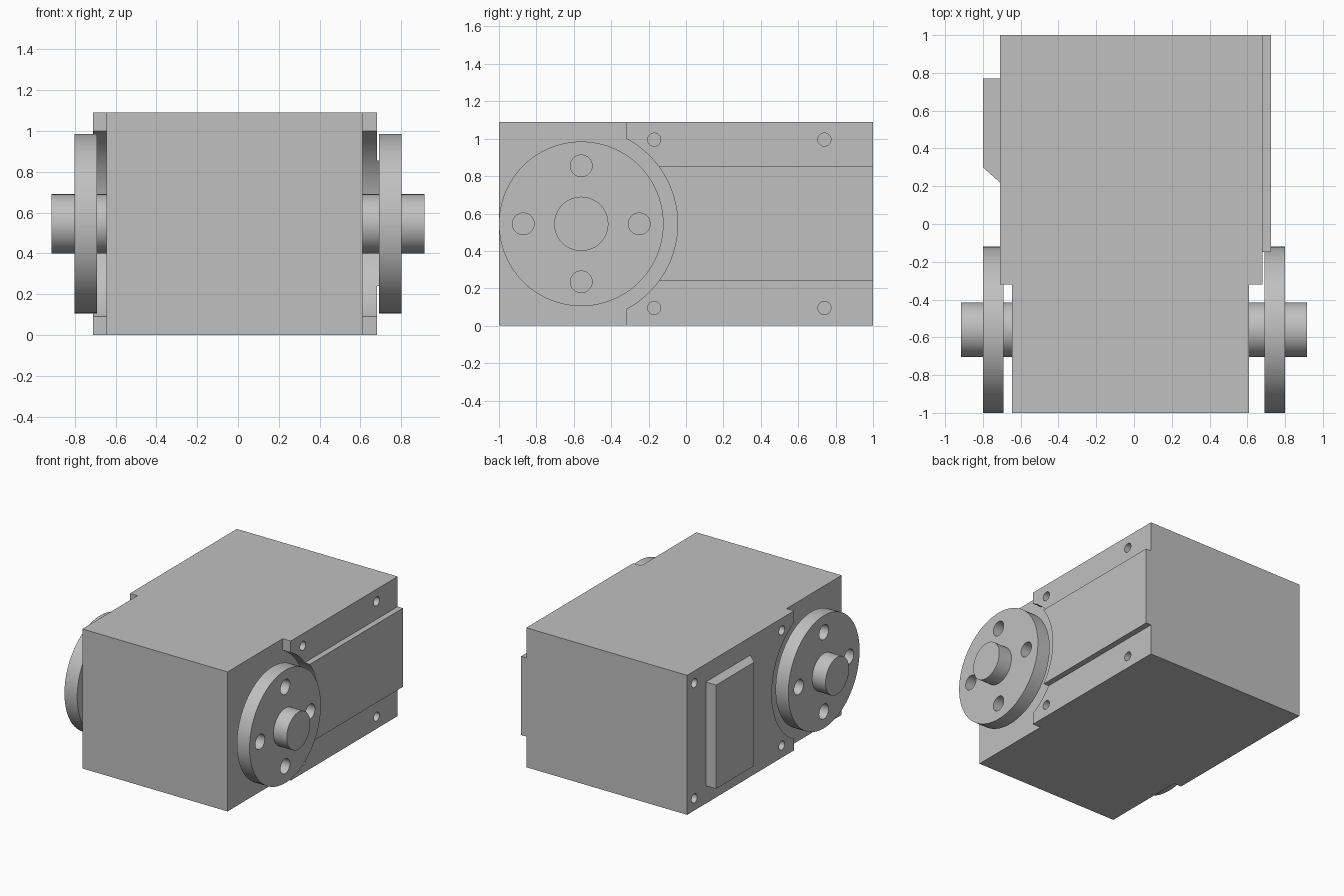
import bpy
import bmesh
from math import pi
from mathutils import Matrix, Vector

if "Cube" in bpy.data.objects:
    bpy.data.objects.remove(bpy.data.objects["Cube"], do_unlink=True)

AXIS_Y, AXIS_Z = -0.56, 0.545   # output shaft centre
HEIGHT = 1.09

grey = bpy.data.materials.new("light_grey")
grey.use_nodes = True
colour = (0.527, 0.527, 0.527, 1)
grey.diffuse_color = colour
grey.node_tree.nodes["Principled BSDF"].inputs["Base Color"].default_value = colour


def add_object(name, bm):
    bmesh.ops.recalc_face_normals(bm, faces=bm.faces[:])
    mesh = bpy.data.meshes.new(name)
    bm.to_mesh(mesh)
    bm.free()
    mesh.materials.append(grey)
    obj = bpy.data.objects.new(name, mesh)
    bpy.context.collection.objects.link(obj)
    return obj


def prism(name, outline, z0, z1):
    """Extrude a plan outline upwards from z0 to z1."""
    bm = bmesh.new()
    face = bm.faces.new([bm.verts.new((x, y, z0)) for x, y in outline])
    grown = bmesh.ops.extrude_face_region(bm, geom=[face])["geom"]
    verts = [v for v in grown if isinstance(v, bmesh.types.BMVert)]
    bmesh.ops.translate(bm, verts=verts, vec=(0, 0, z1 - z0))
    return add_object(name, bm)


def rods(name, x0, x1, radius, centres, sides=32):
    """Cylinders along x, one at each (y, z) centre."""
    bm = bmesh.new()
    for y, z in centres:
        place = Matrix.Translation(((x0 + x1) / 2, y, z)) @ Matrix.Rotation(pi / 2, 4, "Y")
        bmesh.ops.create_cone(bm, cap_ends=True, segments=sides, radius1=radius,
                              radius2=radius, depth=abs(x1 - x0), matrix=place)
    return add_object(name, bm)


def cut(obj, cutter, operation="DIFFERENCE"):
    mod = obj.modifiers.new("cut", "BOOLEAN")
    mod.operation = operation
    mod.solver = "EXACT"
    mod.object = cutter
    bpy.context.view_layer.objects.active = obj
    bpy.ops.object.modifier_apply(modifier=mod.name)
    bpy.data.objects.remove(cutter, do_unlink=True)


def smooth(obj):
    bpy.ops.object.select_all(action="DESELECT")
    obj.select_set(True)
    bpy.context.view_layer.objects.active = obj
    bpy.ops.object.shade_smooth_by_angle(angle=0.5)


# Housing: narrow nose at the front, wider block behind
housing = prism("housing", [(-0.645, -1), (0.61, -1), (0.61, -0.32), (0.68, -0.32),
                            (0.68, 1), (-0.71, 1), (-0.71, -0.32), (-0.645, -0.32)], 0, HEIGHT)

# Raised side rib and the sloped side cover
side_rib = prism("side_rib", [(0.68, -0.4), (0.725, -0.4), (0.725, 1), (0.68, 1)], 0.24, 0.855)
side_cover = prism("side_cover", [(-0.71, 0.22), (-0.8, 0.3), (-0.8, 0.77), (-0.71, 0.77)],
                   0.14, 0.95)

# Round recesses behind the discs
shaft_centre = [(AXIS_Y, AXIS_Z)]
cut(side_rib, rods("rib_cutter", 0.5, 0.9, 0.515, shaft_centre, 96))
for x0, x1 in ((0.61, 0.9), (-0.645, -0.9)):
    cut(housing, rods("recess_cutter", x0, x1, 0.515, shaft_centre, 96))

# Screw holes near the corners of each side
for x0, x1, rear_y in ((0.56, 0.9, 0.74), (-0.59, -0.9, 0.91)):
    spots = [(y, z) for y in (-0.17, rear_y) for z in (0.095, 0.995)]
    cut(housing, rods("screw_hole_cutter", x0, x1, 0.035, spots))

# Output shaft and drilled disc on each side
for side, sign, root in (("left", 1, 0.61), ("right", -1, 0.645)):
    disc = rods(side + "_disc", sign * 0.69, sign * 0.8, 0.44, shaft_centre, 96)
    ring = [(AXIS_Y + dy, AXIS_Z + dz)
            for dy, dz in ((0.31, 0), (-0.31, 0), (0, 0.31), (0, -0.31))]
    cut(disc, rods("disc_hole_cutter", sign * 0.6, sign * 0.9, 0.058, ring))
    shaft = rods(side + "_shaft", sign * root, sign * 0.915, 0.145, shaft_centre, 48)
    smooth(disc)
    smooth(shaft)

smooth(housing)
smooth(side_rib)
